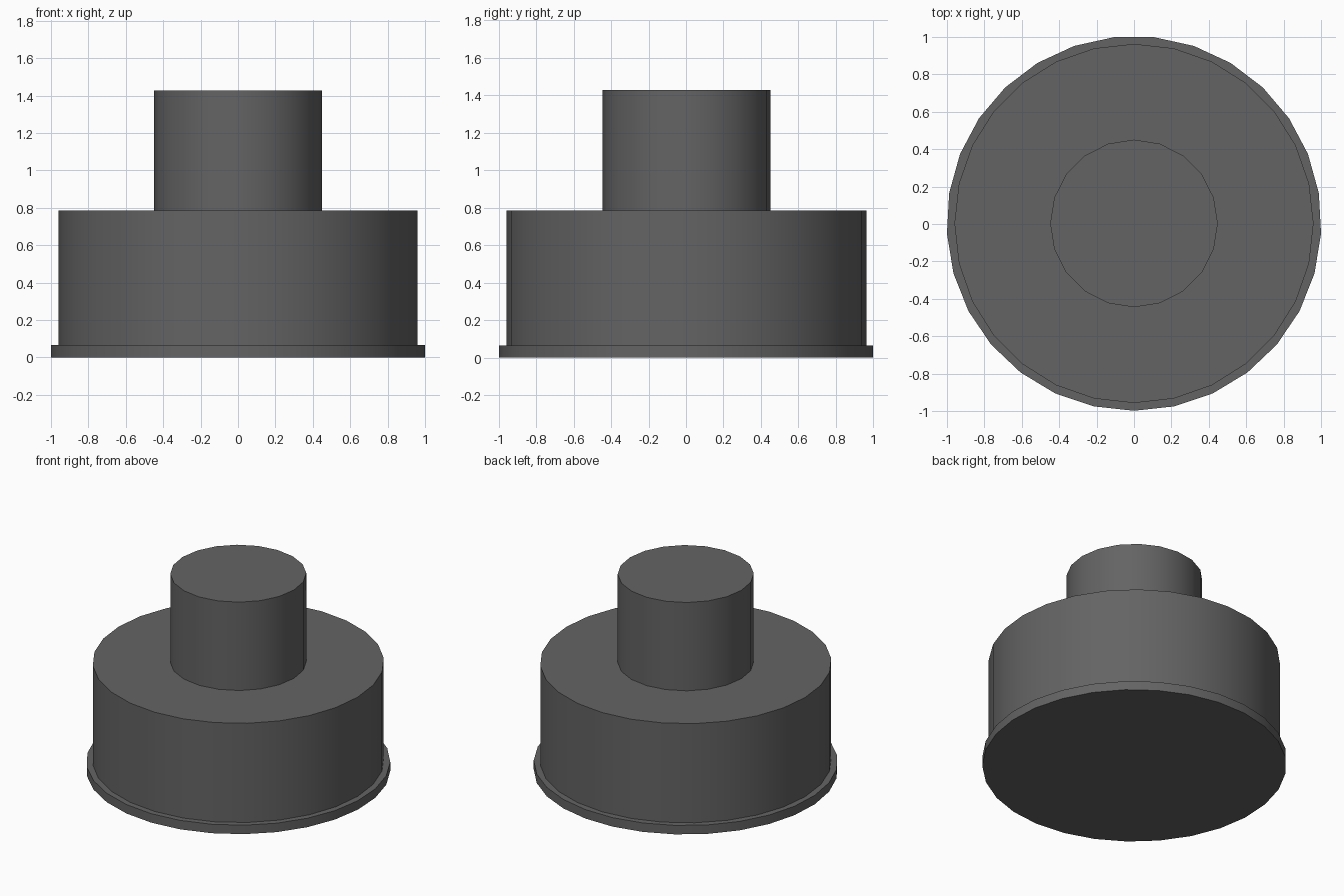
import bpy, bmesh, math

cube = bpy.data.objects.get("Cube")
if cube:
    bpy.data.objects.remove(cube, do_unlink=True)

CENTRE_Y = 0.003  # odd-sided flange reaches slightly further to the front

grey = bpy.data.materials.new("dark grey")
grey.use_nodes = True
colour = (0.127, 0.127, 0.127, 1)
grey.diffuse_color = colour
grey.node_tree.nodes["Principled BSDF"].inputs["Base Color"].default_value = colour


def ring(bm, radius, z, sides, start):
    """Closed loop of edges, first corner at the start angle."""
    verts = []
    for i in range(sides):
        a = start + 2 * math.pi * i / sides
        verts.append(bm.verts.new((radius * math.cos(a), CENTRE_Y + radius * math.sin(a), z)))
    edges = [bm.edges.new((verts[i], verts[(i + 1) % sides])) for i in range(sides)]
    return verts, edges


def wall(bm, low, high):
    n = len(low)
    for i in range(n):
        j = (i + 1) % n
        bm.faces.new((low[i], low[j], high[j], high[i]))


def finish(bm, name):
    bmesh.ops.recalc_face_normals(bm, faces=bm.faces[:])
    mesh = bpy.data.meshes.new(name)
    bm.to_mesh(mesh)
    bm.free()
    mesh.materials.append(grey)
    obj = bpy.data.objects.new(name, mesh)
    bpy.context.collection.objects.link(obj)
    bpy.ops.object.select_all(action='DESELECT')
    obj.select_set(True)
    bpy.context.view_layer.objects.active = obj
    bpy.ops.object.shade_smooth_by_angle(angle=math.radians(30))


def disc(name, radius, z0, z1, sides, start):
    bm = bmesh.new()
    low, _ = ring(bm, radius, z0, sides, start)
    high, _ = ring(bm, radius, z1, sides, start)
    wall(bm, low, high)
    bm.faces.new(low)
    bm.faces.new(high)
    finish(bm, name)


def tube(name, outer, inner, z0, z1, outer_sides, inner_sides, start):
    bm = bmesh.new()
    out_low, out_low_e = ring(bm, outer, z0, outer_sides, start)
    out_high, out_high_e = ring(bm, outer, z1, outer_sides, start)
    in_low, in_low_e = ring(bm, inner, z0, inner_sides, start)
    in_high, in_high_e = ring(bm, inner, z1, inner_sides, start)
    wall(bm, out_low, out_high)
    wall(bm, in_low, in_high)
    bmesh.ops.bridge_loops(bm, edges=out_high_e + in_high_e)
    bmesh.ops.bridge_loops(bm, edges=out_low_e + in_low_e)
    finish(bm, name)


UP = math.pi / 2
# Thin flange at the bottom
disc("base_flange", 1.0015, 0.0, 0.065, 29, -UP)
# Wide drum, sunk slightly into the flange
disc("body_drum", 0.96, 0.03, 0.786, 28, UP)
# Open neck, its bore ends on the drum top
tube("neck_tube", 0.448, 0.3235, 0.75, 1.428, 20, 17, UP)
